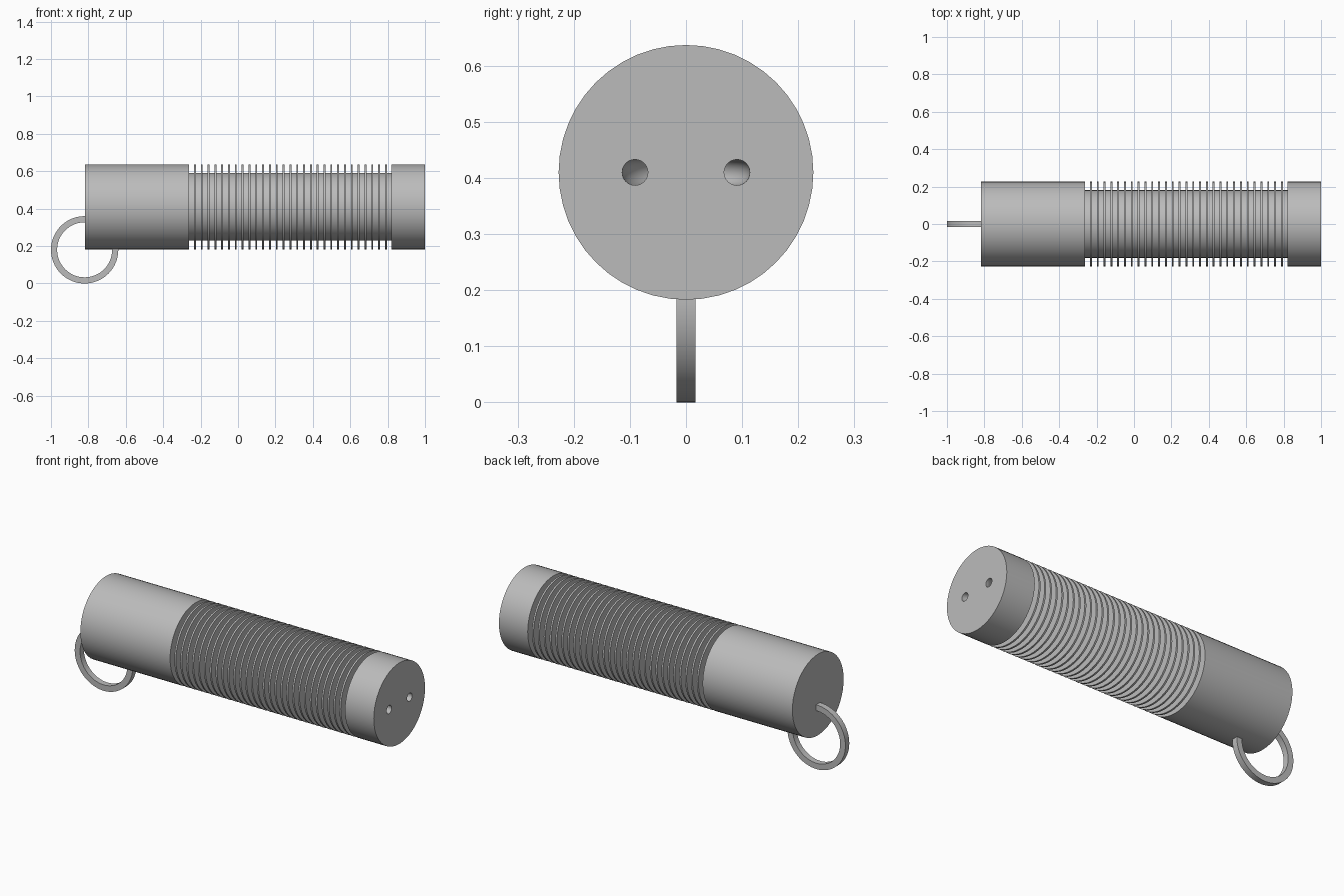
import bpy, bmesh, math
from mathutils import Matrix

if "Cube" in bpy.data.objects:
    bpy.data.objects.remove(bpy.data.objects["Cube"])

grey = bpy.data.materials.new("plain grey")
grey.diffuse_color = (0.5, 0.5, 0.5, 1)
grey.use_nodes = True
grey.node_tree.nodes["Principled BSDF"].inputs["Base Color"].default_value = grey.diffuse_color

AXIS_Z = 0.41      # height of the handle axis
R, CORE = 0.227, 0.181


def lathe(name, profile, sides, matrix, closed=False):
    """Revolve (along, radius) points about local x; cap the ends unless closed."""
    bm = bmesh.new()
    rings = []
    for a, r in profile:
        rings.append([bm.verts.new((a, r * math.cos(t), r * math.sin(t)))
                      for t in (2 * math.pi * i / sides for i in range(sides))])
    n = len(rings)
    for k in range(n if closed else n - 1):
        p, q = rings[k], rings[(k + 1) % n]
        for i in range(sides):
            j = (i + 1) % sides
            bm.faces.new((p[i], p[j], q[j], q[i]))
    if not closed:
        bm.faces.new(rings[0])
        bm.faces.new(rings[-1])
    bmesh.ops.recalc_face_normals(bm, faces=bm.faces)
    bm.transform(matrix)
    mesh = bpy.data.meshes.new(name)
    bm.to_mesh(mesh)
    bm.free()
    obj = bpy.data.objects.new(name, mesh)
    bpy.context.collection.objects.link(obj)
    mesh.materials.append(grey)
    return obj


def select(obj):
    bpy.ops.object.select_all(action='DESELECT')
    obj.select_set(True)
    bpy.context.view_layer.objects.active = obj


# Handle: plain grip, 29 thin ribs on a core, plain end cap
x0, x1, ribs, rib_w = -0.262, 0.822, 29, 0.010
gap = (x1 - x0 - ribs * rib_w) / (ribs + 1)
profile = [(-0.818, R), (x0, R), (x0, CORE)]
for i in range(ribs):
    a = x0 + gap + i * (gap + rib_w)
    profile += [(a, CORE), (a, R), (a + rib_w, R), (a + rib_w, CORE)]
profile += [(x1, CORE), (x1, R), (1.0, R)]
handle = lathe("ribbed_handle", profile, 48, Matrix.Translation((0, 0, AXIS_Z)))

# U-shaped cord tunnel through the end face
tube = [(0.023 * math.cos(t), 0.091 + 0.023 * math.sin(t))
        for t in (2 * math.pi * i / 24 for i in range(24))]
cutter = lathe("cord_tunnel_cutter", tube, 48,
               Matrix.Translation((1.0, 0, AXIS_Z)) @ Matrix.Rotation(math.pi / 2, 4, 'Y')
               @ Matrix.Rotation(math.radians(3.75), 4, 'X'), closed=True)
cutter.hide_render = True
cut = handle.modifiers.new("cord tunnel", 'BOOLEAN')
cut.operation, cut.solver, cut.object = 'DIFFERENCE', 'EXACT', cutter
select(handle)
bpy.ops.object.modifier_apply(modifier=cut.name)
bpy.data.objects.remove(cutter)

# Flat split ring hanging through the grip's lower edge
band = [(-0.017, 0.147), (-0.017, 0.18), (0.017, 0.18), (0.017, 0.147)]
ring = lathe("key_ring", band, 64,
             Matrix.Translation((-0.82, 0, 0.18)) @ Matrix.Rotation(math.pi / 2, 4, 'Z'),
             closed=True)

for obj in (handle, ring):
    select(obj)
    bpy.ops.object.shade_smooth_by_angle(angle=math.radians(30))
